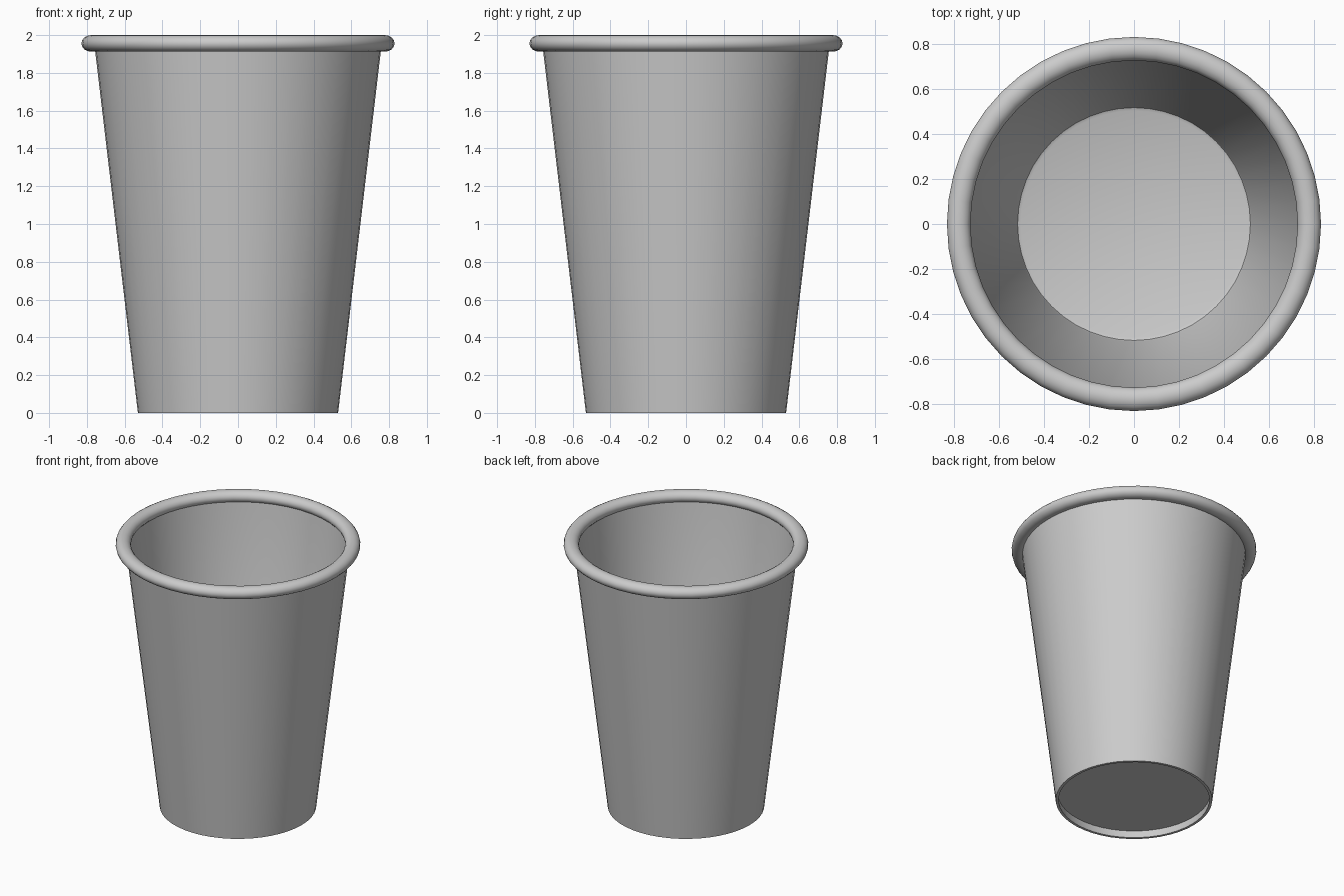
import bpy, bmesh, math

if "Cube" in bpy.data.objects:
    bpy.data.objects.remove(bpy.data.objects["Cube"])

SEGMENTS = 48


def lathe(name, profile, closed=False):
    """Revolve (radius, z) points around z; radius 0 becomes a pole."""
    bm = bmesh.new()
    verts = [bm.verts.new((r, 0, z)) for r, z in profile]
    pairs = list(zip(verts, verts[1:]))
    if closed:
        pairs.append((verts[-1], verts[0]))
    edges = [bm.edges.new(p) for p in pairs]
    bmesh.ops.spin(bm, geom=verts + edges, cent=(0, 0, 0), axis=(0, 0, 1),
                   angle=math.tau, steps=SEGMENTS, use_duplicate=False)
    bmesh.ops.remove_doubles(bm, verts=bm.verts[:], dist=0.0005)
    bmesh.ops.recalc_face_normals(bm, faces=bm.faces[:])
    mesh = bpy.data.meshes.new(name)
    bm.to_mesh(mesh)
    bm.free()
    obj = bpy.data.objects.new(name, mesh)
    bpy.context.collection.objects.link(obj)
    bpy.ops.object.select_all(action='DESELECT')
    obj.select_set(True)
    bpy.context.view_layer.objects.active = obj
    bpy.ops.object.shade_smooth_by_angle(angle=math.radians(40))
    return obj


# Thin tapered wall with a recessed floor, one continuous shell
lathe("cup_body", [
    (0, 0.055), (0.517, 0.055), (0.511, 0.0), (0.53, 0.0),
    (0.761, 1.955), (0.742, 1.955),
    (0.522, 0.095), (0.516, 0.081), (0.502, 0.075), (0, 0.075),
])

# Rolled rim with a slightly flattened round section
rim = []
for i in range(16):
    a = math.tau * i / 16
    rim.append((0.777 + 0.052 * math.cos(a), 1.956 + 0.044 * math.sin(a)))
lathe("rolled_rim", rim, closed=True)
